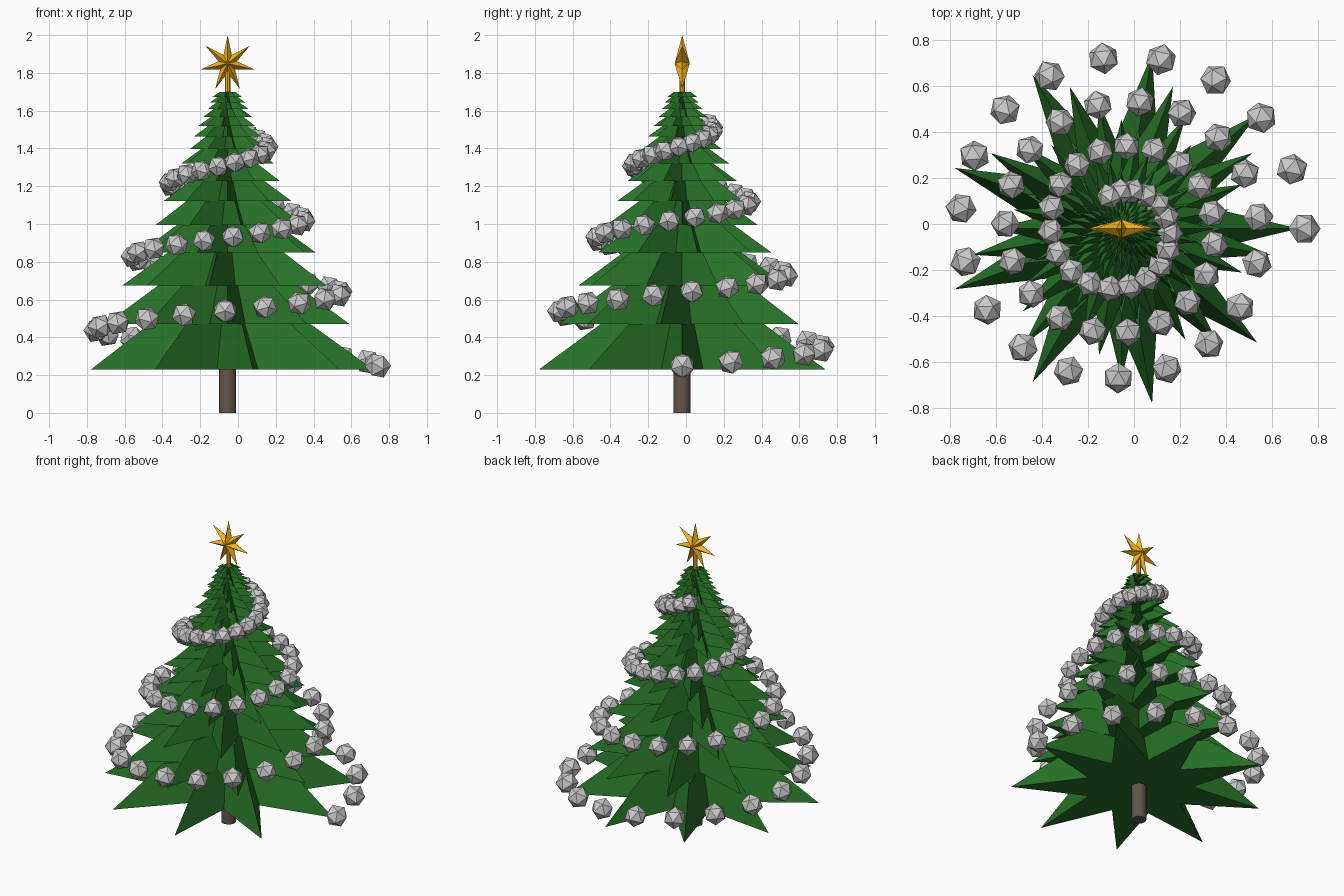
import bpy, bmesh
from math import sin, cos, pi, radians
from mathutils import Matrix, Vector

if "Cube" in bpy.data.objects:
    bpy.data.objects.remove(bpy.data.objects["Cube"])

CX, CY = -0.055, -0.02   # tree axis


def material(name, rgb):
    m = bpy.data.materials.new(name)
    m.diffuse_color = (*rgb, 1)
    m.use_nodes = True
    m.node_tree.nodes["Principled BSDF"].inputs["Base Color"].default_value = m.diffuse_color
    return m


def finish(bm, name, mat=None):
    bmesh.ops.recalc_face_normals(bm, faces=bm.faces[:])
    me = bpy.data.meshes.new(name)
    bm.to_mesh(me)
    bm.free()
    ob = bpy.data.objects.new(name, me)
    bpy.context.collection.objects.link(ob)
    if mat:
        me.materials.append(mat)
    return ob


def star_outline(points, outer, inner, start):
    """Alternating tip / valley points in the plane."""
    return [((outer if i % 2 == 0 else inner) * cos(start + i * pi / points),
             (outer if i % 2 == 0 else inner) * sin(start + i * pi / points))
            for i in range(2 * points)]


def rod(name, radius, z0, z1, sides, mat):
    bm = bmesh.new()
    bmesh.ops.create_cone(bm, cap_ends=True, segments=sides, radius1=radius, radius2=radius,
                          depth=z1 - z0, matrix=Matrix.Translation((CX, CY, (z0 + z1) / 2)))
    return finish(bm, name, mat)


green = material("green", (0.02, 0.17, 0.02))
brown = material("brown", (0.13, 0.09, 0.07))
gold = material("gold", (0.9, 0.45, 0.01))

# trunk
trunk = rod("trunk", 0.045, 0, 0.3, 16, brown)
for p in trunk.data.polygons:
    p.use_smooth = len(p.vertices) == 4
trunk.data.set_sharp_from_angle(angle=radians(40))

# branch tiers: nine-pointed tapering layers, each smaller and turned from the last
SHRINK = 0.851
z, r, gap = 0.23, 0.77, 0.24
for k in range(15):
    bm = bmesh.new()
    outline = star_outline(9, r, r * 0.42, radians(-10 * k))
    low = [bm.verts.new((CX + x, CY + y, z)) for x, y in outline]
    top = [bm.verts.new((CX + x * 0.57, CY + y * 0.57, z + gap)) for x, y in outline]
    n = len(low)
    for i in range(n):
        j = (i + 1) % n
        bm.faces.new((low[i], low[j], top[j], top[i]))
    bm.faces.new(top)
    bm.faces.new(low[::-1])
    finish(bm, f"branch_tier_{k + 1}", green)
    z, r, gap = z + gap, r * SHRINK, gap * SHRINK

# garland: faceted beads on a rising, narrowing spiral
for i in range(63):
    a = radians(19.2 * i)
    rad = 0.795 - 0.0104 * i
    pos = Vector((CX + rad * cos(a), CY + rad * sin(a), 0.25 + 0.0207 * i))
    bm = bmesh.new()
    bmesh.ops.create_icosphere(
        bm, subdivisions=1, radius=0.070 - 0.00022 * i,
        matrix=Matrix.Translation(pos) @ Matrix.Rotation(a, 4, 'Z') @ Matrix.Rotation(pi / 2, 4, 'Y'))
    finish(bm, f"garland_bead_{i + 1}")

# star on top: seven-pointed, ridged front and back
bm = bmesh.new()
rim = [bm.verts.new((CX + x, CY, 1.85 + y)) for x, y in star_outline(7, 0.15, 0.05, pi / 2)]
for side in (-1, 1):
    hub = bm.verts.new((CX, CY + side * 0.04, 1.85))
    for i in range(len(rim)):
        bm.faces.new((rim[i], rim[(i + 1) % len(rim)], hub))
finish(bm, "top_star", gold)
rod("star_stem", 0.014, 1.66, 1.82, 8, gold)
